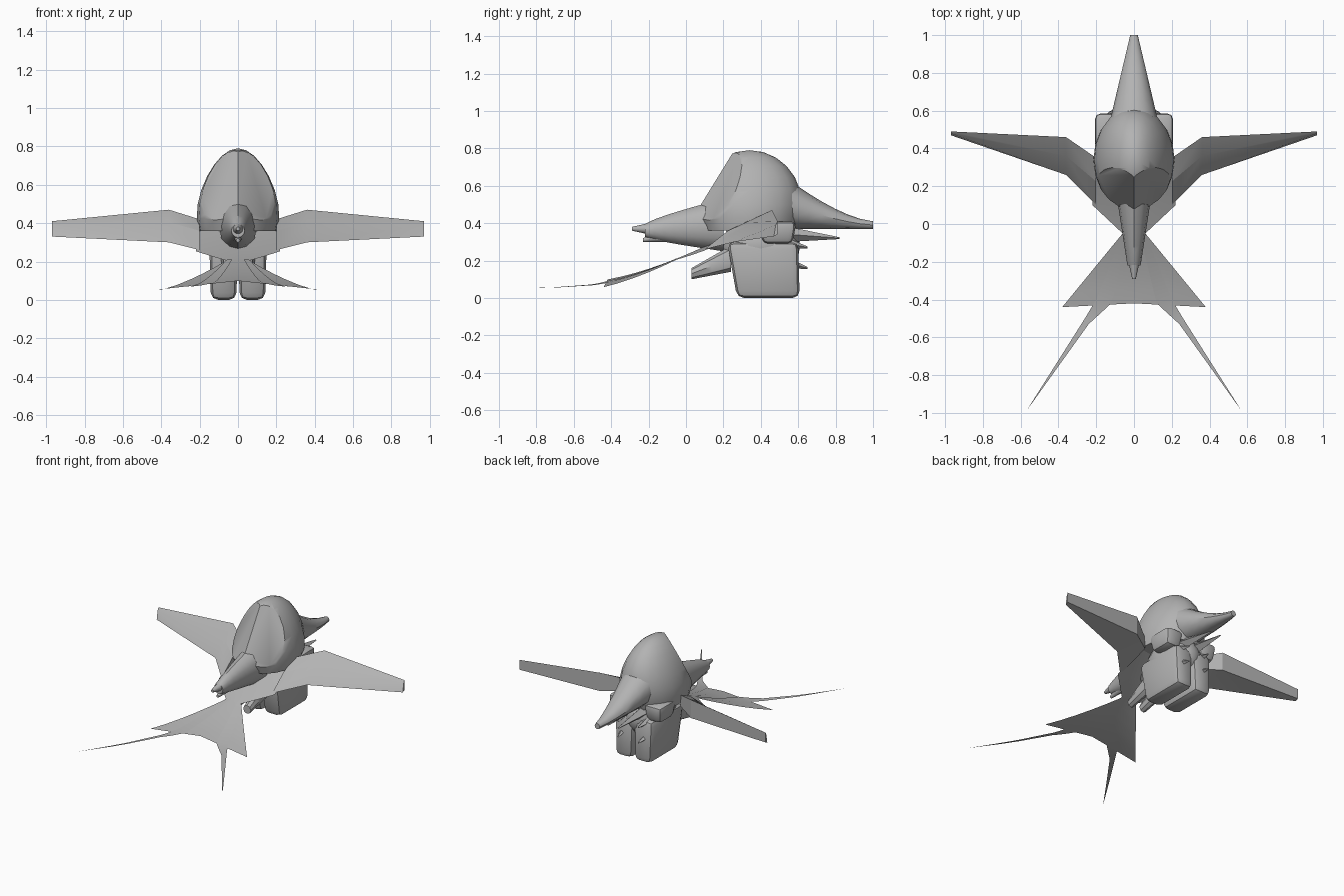
import bpy
import bmesh
from math import sin, cos, pi, radians
from mathutils import Matrix, Vector

if "Cube" in bpy.data.objects:
    bpy.data.objects.remove(bpy.data.objects["Cube"], do_unlink=True)

GREY = (0.45, 0.45, 0.45, 1)
grey = bpy.data.materials.new("plain grey")
grey.use_nodes = True
grey.diffuse_color = GREY
grey.node_tree.nodes["Principled BSDF"].inputs["Base Color"].default_value = GREY


def finish(name, bm, mirrored=False, angle=35):
    """Mirror the mesh in x if wanted, clean it and make it an object."""
    if mirrored:
        copy = bmesh.ops.duplicate(bm, geom=bm.verts[:] + bm.edges[:] + bm.faces[:])
        for item in copy["geom"]:
            if isinstance(item, bmesh.types.BMVert):
                item.co.x *= -1
    bmesh.ops.remove_doubles(bm, verts=bm.verts, dist=0.001)
    bmesh.ops.recalc_face_normals(bm, faces=bm.faces)
    mesh = bpy.data.meshes.new(name)
    bm.to_mesh(mesh)
    bm.free()
    mesh.materials.append(grey)
    obj = bpy.data.objects.new(name, mesh)
    bpy.context.collection.objects.link(obj)
    bpy.ops.object.select_all(action="DESELECT")
    obj.select_set(True)
    bpy.context.view_layer.objects.active = obj
    bpy.ops.object.shade_smooth_by_angle(angle=radians(angle))


def loft(rings, closed=True):
    """Skin a list of equal point rows, capping the ends of closed ones."""
    bm = bmesh.new()
    rows = [[bm.verts.new(point) for point in ring] for ring in rings]
    count = len(rows[0])
    for a, b in zip(rows, rows[1:]):
        for i in range(count if closed else count - 1):
            j = (i + 1) % count
            bm.faces.new((a[i], a[j], b[j], b[i]))
    if closed:
        bm.faces.new(rows[0])
        bm.faces.new(rows[-1])
    return bm


def ellipsoid(centre, radii):
    bm = bmesh.new()
    place = Matrix.LocRotScale(Vector(centre), None, Vector(radii))
    bmesh.ops.create_uvsphere(bm, u_segments=20, v_segments=12, radius=1, matrix=place)
    return bm


def slice_off(bm, point, normal):
    """Cut away what lies beyond a plane and close the hole."""
    everything = bm.verts[:] + bm.edges[:] + bm.faces[:]
    cut = bmesh.ops.bisect_plane(bm, geom=everything, plane_co=point,
                                 plane_no=normal, clear_outer=True)
    edges = [e for e in cut["geom_cut"] if isinstance(e, bmesh.types.BMEdge)]
    bmesh.ops.holes_fill(bm, edges=edges)


def taper(name, start, end, size, end_size, power=1, mirrored=False, sides=12):
    """Elliptical tube along y; power bends its height profile."""
    start, end = Vector(start), Vector(end)
    steps = 8
    rings = []
    for k in range(steps + 1):
        t = k / steps
        bend = (1 - t) ** power
        centre = start.lerp(end, t)
        centre.z = end.z + (start.z - end.z) * bend
        width = size[0] + (end_size - size[0]) * t
        height = end_size + (size[1] - end_size) * bend
        turns = [2 * pi * i / sides for i in range(sides)]
        rings.append([centre + Vector((width * cos(a), 0, height * sin(a)))
                      for a in turns])
    finish(name, loft(rings), mirrored)


def block(name, centre, size, narrowing, lean=0):
    """Pair of bevelled boxes whose lower ends narrow and lean along y."""
    bm = bmesh.new()
    bmesh.ops.create_cube(bm, size=1)
    for v in bm.verts:
        if v.co.z < 0:
            v.co.x *= narrowing
            v.co.y = v.co.y * narrowing + lean
        v.co = Vector([c + p * s for c, p, s in zip(centre, v.co, size)])
    bmesh.ops.bevel(bm, geom=bm.edges[:], offset=min(size) / 4, segments=2,
                    profile=0.5, affect="EDGES")
    finish(name, bm, mirrored=True)


def sweep_height(x, y):
    """Height of the thin sheets: falling to the tail, raised along the middle."""
    ridge = 0.04 * max(0, 1 - x / 0.4)
    return 0.05 + 0.4 * max(0, y + 0.5) ** 1.5 + ridge


def sheet(name, inner, outer, lift=0, steps=5):
    """Mirrored thin strip between two plan paths, draped on the sweep."""
    rows = []
    for k in range((len(inner) - 1) * steps + 1):
        i = min(k // steps, len(inner) - 2)
        t = k / steps - i
        ends = [Vector(path[i]).lerp(Vector(path[i + 1]), t) for path in (inner, outer)]
        rows.append([(x, y, sweep_height(x, y) + lift) for x, y in ends])
    finish(name, loft(rows, closed=False), mirrored=True)


# Domed head: wider low down, wedge-shaped at the front, flat underneath
head = ellipsoid((0, 0.34, 0.5), (0.21, 0.28, 0.29))
for v in head.verts:
    v.co.x *= 1 + 0.8 * (0.5 - v.co.z)
for side in (1, -1):
    slice_off(head, (0, 0.08, 0.5), (0.2 * side, -0.26, 0.16))
slice_off(head, (0, 0, 0.36), (0, 0, -1))
finish("domed_head", head)

# Long snout and the shorter horn at the front
taper("snout", (0, 0.45, 0.54), (0, 1, 0.39), (0.15, 0.17), 0.02, power=1.5)
taper("front_horn", (0, 0.2, 0.39), (0, -0.22, 0.36), (0.1, 0.14), 0.035, power=0.8)
taper("horn_upper_tip", (0, -0.2, 0.37), (0, -0.29, 0.37), (0.03, 0.03), 0.01)
taper("horn_lower_tip", (0, -0.1, 0.34), (0, -0.23, 0.31), (0.03, 0.04), 0.01)

# Wings: crowned top, upright rear wall, bent at the elbow
wing_rows = []
for front, rear in (
        ((0.2, 0.1, 0.26), (0.2, 0.35, 0.42)),
        ((0.36, 0.26, 0.3), (0.36, 0.46, 0.47)),
        ((0.97, 0.47, 0.33), (0.97, 0.49, 0.41))):
    crown = Vector(front).lerp(Vector(rear), 0.5) + Vector((0, 0, 0.02))
    wall_foot = (rear[0], rear[1], 0.34)
    wing_rows.append((front, crown, rear, wall_foot))
finish("wings", loft(wing_rows), mirrored=True, angle=20)

# Thin sheet pinched below the horn and flaring into the tail fins
waist = (0.06, -0.05)
sheet("tail_sheet",
      [(0, 0.35), (0, 0.1), (0, waist[1]), (0, -0.42)],
      [(0.2, 0.35), (0.22, 0.1), waist, (0.38, -0.44)])

# Long trailing streamers lying on the tail
streamer_tip = (0.57, -0.99)
sheet("tail_streamers",
      [(0.03, waist[1]), (0.12, -0.42), (0.24, -0.53), streamer_tip],
      [waist, (0.2, -0.4), (0.26, -0.5), streamer_tip], lift=0.004)

# Lower torso, stout hind legs and small tucked front legs
finish("lower_torso", ellipsoid((0, 0.4, 0.28), (0.15, 0.21, 0.16)))
block("hind_legs", (0.075, 0.41, 0.15), (0.15, 0.38, 0.3), 0.88, lean=0.08)
taper("front_legs", (0.05, 0.24, 0.21), (0.05, 0.03, 0.13), (0.04, 0.07), 0.03,
      mirrored=True, sides=8)

# Angular shoulder plates behind the wings
block("shoulder_plates", (0.14, 0.49, 0.35), (0.14, 0.2, 0.12), 0.8)

# Jaw and flank spikes
for name, start, end in (
        ("jaw_spikes", (0.05, 0.55, 0.34), (0.04, 0.82, 0.32)),
        ("flank_spikes", (0.1, 0.5, 0.2), (0.08, 0.65, 0.16)),
        ("side_spikes", (0.1, 0.5, 0.3), (0.08, 0.65, 0.27))):
    taper(name, start, end, (0.04, 0.04), 0.005, mirrored=True, sides=4)
